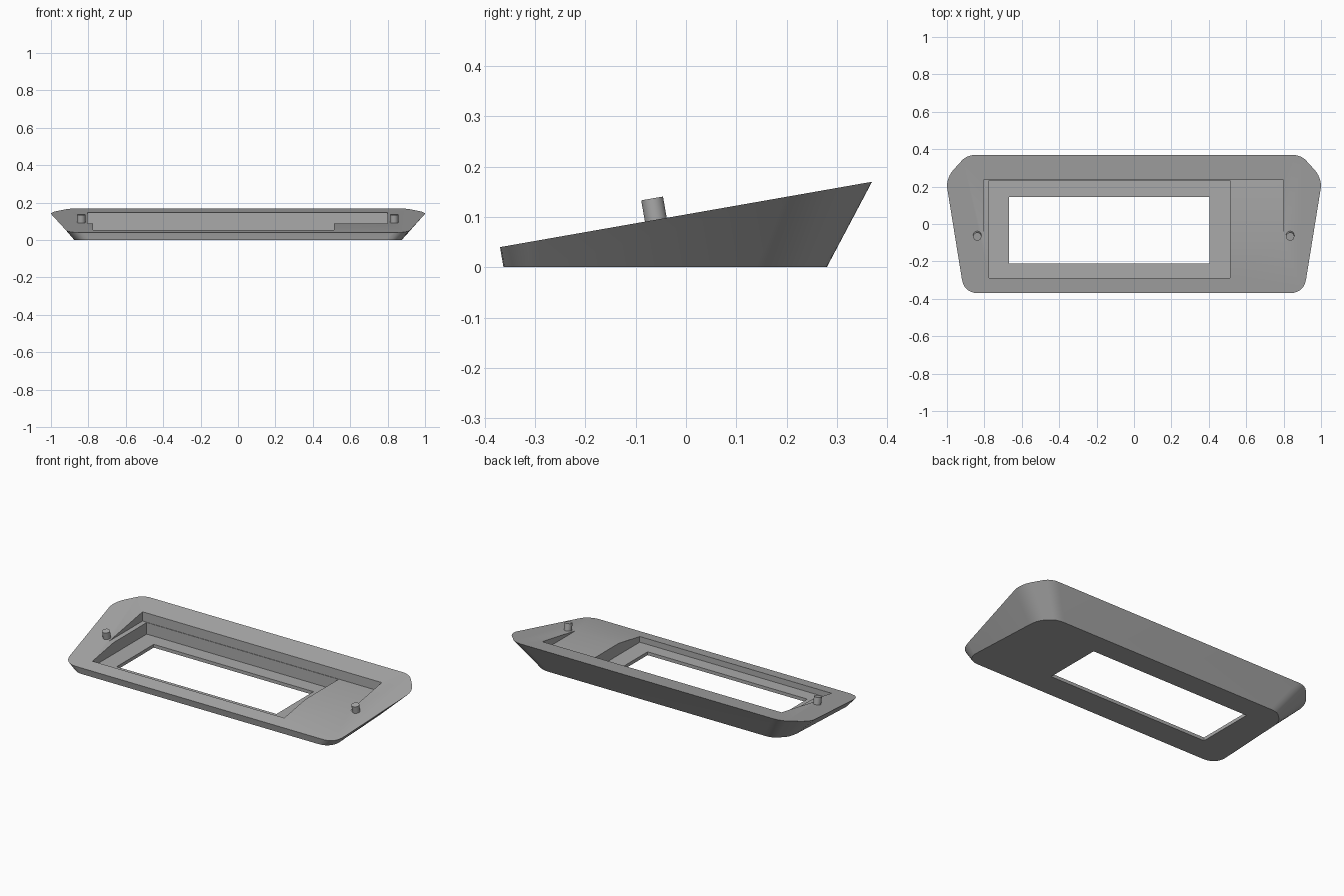
import bpy, bmesh, math
from mathutils import Vector, Matrix

if "Cube" in bpy.data.objects:
    bpy.data.objects.remove(bpy.data.objects["Cube"], do_unlink=True)

grey = bpy.data.materials.new("mid_grey")
grey.use_nodes = True
COLOUR = (0.4, 0.4, 0.4, 1)
grey.diffuse_color = COLOUR
grey.node_tree.nodes["Principled BSDF"].inputs["Base Color"].default_value = COLOUR

TILT = math.atan2(0.13, 0.74)


def top_z(y):
    """Height of the sloping top face."""
    return 0.04 + (y + 0.37) * math.tan(TILT)


def make_object(name, bm):
    bmesh.ops.recalc_face_normals(bm, faces=bm.faces)
    mesh = bpy.data.meshes.new(name)
    bm.to_mesh(mesh)
    bm.free()
    mesh.materials.append(grey)
    obj = bpy.data.objects.new(name, mesh)
    bpy.context.collection.objects.link(obj)
    return obj


def outline(corners, steps=6):
    """Closed, mirrored outline whose corners are quadratic curves."""
    half = []
    for corner in corners:
        a, b, c = (Vector(p) for p in corner)
        for i in range(steps + 1):
            t = i / steps
            half.append(a * (1 - t) ** 2 + b * 2 * t * (1 - t) + c * t * t)
    return half + [Vector((-p.x, p.y)) for p in reversed(half)]


def box(name, x0, x1, y0, y1, z0, z1):
    bm = bmesh.new()
    bmesh.ops.create_cube(bm, size=1)
    for v in bm.verts:
        v.co = ((x0 + x1) / 2 + v.co.x * (x1 - x0),
                (y0 + y1) / 2 + v.co.y * (y1 - y0),
                (z0 + z1) / 2 + v.co.z * (z1 - z0))
    return make_object(name, bm)


def smooth(obj):
    bpy.ops.object.select_all(action="DESELECT")
    obj.select_set(True)
    bpy.context.view_layer.objects.active = obj
    bpy.ops.object.shade_smooth_by_angle(angle=math.radians(25))


# Wedge body: wide sloping rim lofted down to a smaller base
rim = outline([
    [(0.83, -0.37), (0.91, -0.37), (0.921, -0.29)],
    [(1.0, 0.20), (1.0, 0.25), (0.965, 0.29)],
    [(0.915, 0.345), (0.885, 0.37), (0.84, 0.37)]])
base = outline([
    [(0.79, -0.363), (0.865, -0.363), (0.875, -0.29)],
    [(0.853, 0.14), (0.851, 0.20), (0.825, 0.23)],
    [(0.79, 0.262), (0.77, 0.28), (0.72, 0.28)]])
bm = bmesh.new()
upper = [bm.verts.new((p.x, p.y, top_z(p.y))) for p in rim]
lower = [bm.verts.new((p.x, p.y, 0)) for p in base]
bm.faces.new(upper)
bm.faces.new(lower[::-1])
for i in range(len(upper)):
    j = (i + 1) % len(upper)
    bm.faces.new((lower[i], lower[j], upper[j], upper[i]))
body = make_object("bezel_body", bm)

# Level shelf, deeper screen pocket and the window through the floor
cutters = [
    box("shelf_cutter", -0.805, 0.80, -0.2, 0.235, 0.09, 0.4),
    box("pocket_cutter", -0.775, 0.512, -0.288, 0.232, 0.02, 0.4),
    box("window_cutter", -0.667, 0.405, -0.21, 0.145, -0.1, 0.4)]
bpy.context.view_layer.objects.active = body
for cutter in cutters:
    mod = body.modifiers.new(cutter.name, "BOOLEAN")
    mod.object = cutter
    mod.operation = "DIFFERENCE"
    mod.solver = "EXACT"
    bpy.ops.object.modifier_apply(modifier=mod.name)
for cutter in cutters:
    bpy.data.objects.remove(cutter, do_unlink=True)
smooth(body)

# Locating pegs standing square to the sloping face
for name, x in (("left_peg", 0.835), ("right_peg", -0.838)):
    bm = bmesh.new()
    bmesh.ops.create_cone(bm, cap_ends=True, segments=32,
                          radius1=0.022, radius2=0.022, depth=0.055)
    place = (Matrix.Translation((x, -0.06, top_z(-0.06)))
             @ Matrix.Rotation(TILT, 4, "X")
             @ Matrix.Translation((0, 0, 0.0155)))
    bmesh.ops.transform(bm, matrix=place, verts=bm.verts)
    smooth(make_object(name, bm))
